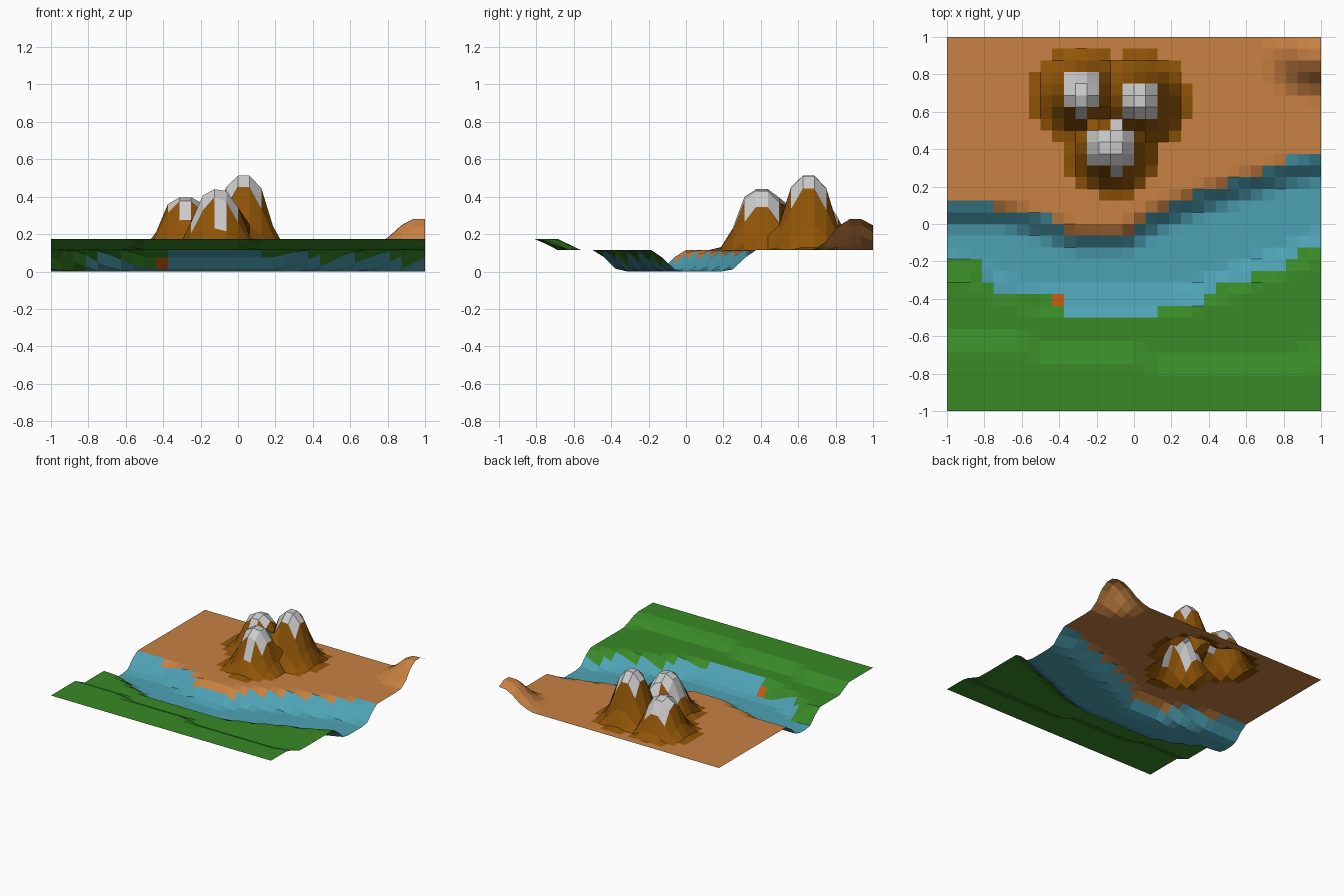
import bpy, bmesh, math

if "Cube" in bpy.data.objects:
    bpy.data.objects.remove(bpy.data.objects["Cube"])

CELLS = 32
PLAIN, RIDGE = 0.115, 0.175


def lerp(points, x):
    """Piecewise linear curve through (x, value) points."""
    if x <= points[0][0]:
        return points[0][1]
    for (a, u), (b, v) in zip(points, points[1:]):
        if x <= b:
            return u + (v - u) * (x - a) / (b - a)
    return points[-1][1]


def smooth(t):
    t = max(0.0, min(1.0, t))
    return t * t * (3 - 2 * t)


# River bank crests (where the ground starts to fall towards the bed)
NORTH_CREST = [(-1, .125), (-.7, .125), (-.5, .07), (-.31, 0), (-.06, 0),
               (.12, .11), (.31, .19), (.5, .25), (.8, .345), (1, .38)]
SOUTH_CREST = [(-1, -.315), (-.85, -.34), (-.75, -.4), (-.5, -.5), (.2, -.5),
               (.4, -.44), (.6, -.35), (.8, -.28), (1, -.19)]
# Edges of the water colour
NORTH_WATER = [(-1, .125), (-.75, .125), (-.7, .06), (-.5, .06), (-.35, -.06),
               (-.06, -.06), (.06, .03), (.25, .125), (.44, .19), (.6, .25),
               (.75, .31), (.85, .375), (1, .375)]
SOUTH_WATER = [(-.82, -.19), (-.8, -.31), (-.75, -.375), (-.4, -.375), (-.37, -.5),
               (.12, -.5), (.13, -.44), (.33, -.44), (.4, -.375), (.56, -.3),
               (.75, -.24), (.95, -.12)]
# Foot and top of the grassy ridge
RIDGE_FOOT = [(-1, -.56), (-.6, -.57), (-.5, -.62), (0, -.62), (.1, -.68), (.85, -.68), (1, -.6)]
RIDGE_TOP = [(-1, -.69), (-.6, -.69), (-.5, -.75), (.03, -.75), (.1, -.81), (1, -.81)]

# Peaks: centre x, centre y, top height, snow line; hill stands in the corner
PEAKS = [(-.28, .69, .397, .3), (.03, .655, .512, .37), (-.11, .405, .44, .29)]
PEAK_SHAPE = [(.045, 1), (.095, .87), (.125, .62), (.16, .32), (.2, .1), (.235, 0)]
HILL_SHAPE = [(.05, 1), (.1, .75), (.16, .28), (.23, 0)]


def height(x, y):
    n, s = lerp(NORTH_CREST, x), lerp(SOUTH_CREST, x)
    z = PLAIN
    if s < y < n:
        z *= max(1 - smooth((n - y) / .16), 1 - smooth((y - s) / .16))
    foot, top = lerp(RIDGE_FOOT, x), lerp(RIDGE_TOP, x)
    z += (RIDGE - PLAIN) * smooth((foot - y) / (foot - top))
    peak = max((h - PLAIN) * lerp(PEAK_SHAPE, math.hypot(x - px, y - py))
               for px, py, h, _ in PEAKS)
    hill = .165 * lerp(HILL_SHAPE, math.hypot(.8 * max(0, .98 - x), y - .91))
    return z + peak + hill


def surface(c, top):
    """Material index: 0 plain, 1 grass, 2 water, 3 rock, 4 snow, 5 clay."""
    if abs(c.x + .406) < .02 and abs(c.y + .406) < .02:
        return 5
    if c.y < lerp(SOUTH_WATER, c.x):
        return 1
    if c.y < lerp(NORTH_WATER, c.x):
        return 2
    if c.x < .3 and top > PLAIN + .004 and c.y > .15:
        near = min(PEAKS, key=lambda p: math.hypot(c.x - p[0], c.y - p[1]))
        return 4 if c.z > near[3] else 3
    return 0


# Terrain sheet: a grid raised by the height function
bm = bmesh.new()
bmesh.ops.create_grid(bm, x_segments=CELLS, y_segments=CELLS, size=1)
for v in bm.verts:
    v.co.z = height(v.co.x, v.co.y)
for f in bm.faces:
    f.material_index = surface(f.calc_center_median(), max(v.co.z for v in f.verts))
mesh = bpy.data.meshes.new("terrain")
bm.to_mesh(mesh)
bm.free()

for name, rgb in [("plain", (.58, .22, .055)), ("grass", (.04, .25, .02)),
                  ("water", (.075, .36, .46)), ("rock", (.28, .09, .002)),
                  ("snow", (.53, .53, .53)), ("clay", (.5, .1, .005))]:
    mat = bpy.data.materials.new(name)
    mat.diffuse_color = (*rgb, 1)
    mat.use_nodes = True
    mat.node_tree.nodes["Principled BSDF"].inputs["Base Color"].default_value = mat.diffuse_color
    mesh.materials.append(mat)
bpy.context.collection.objects.link(bpy.data.objects.new("terrain", mesh))
